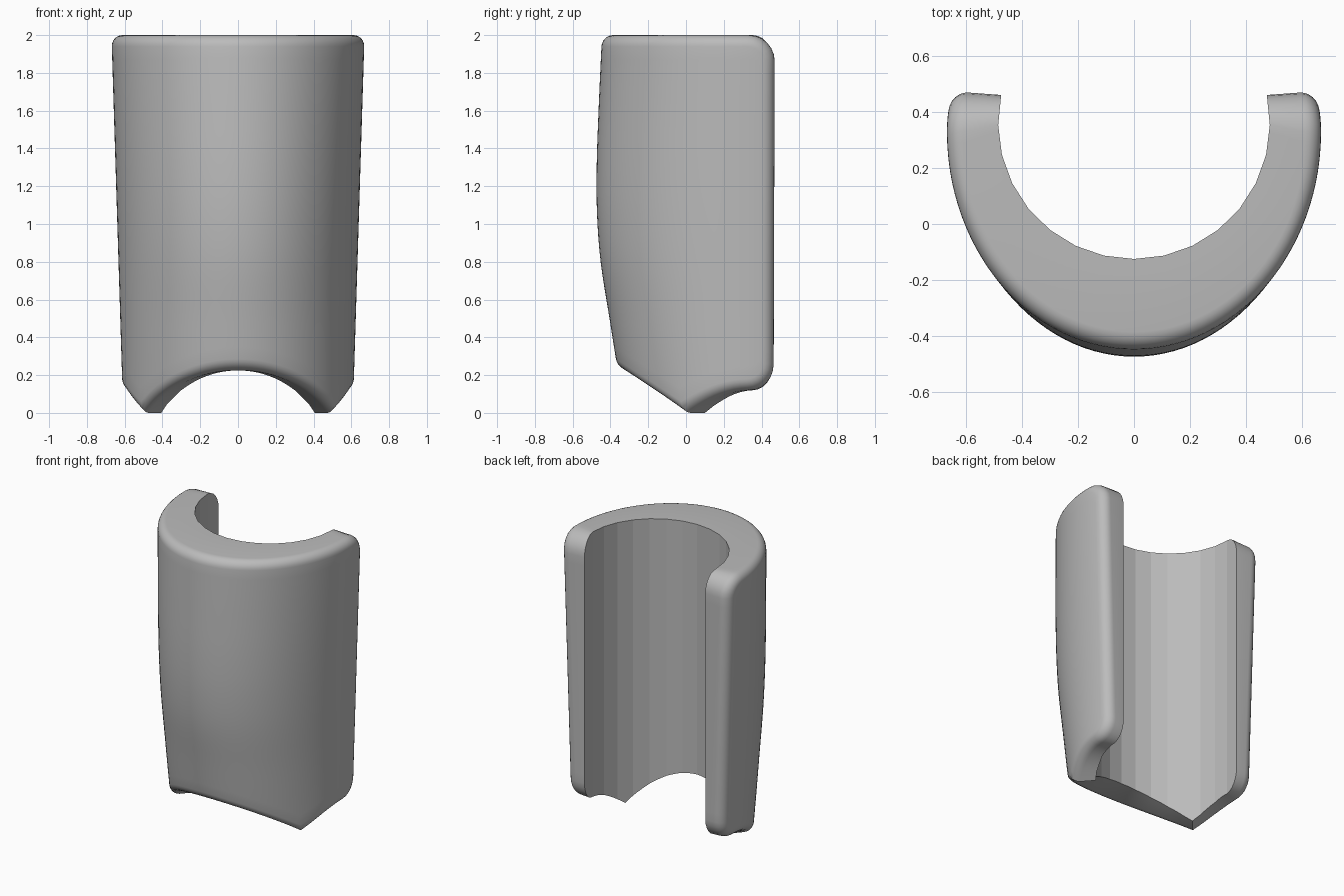
import bpy, bmesh
from math import sin, cos, pi, radians

if "Cube" in bpy.data.objects:
    bpy.data.objects.remove(bpy.data.objects["Cube"])

STEP = radians(12.75)          # one facet of the bore
SUB, ROWS, ARC, ROUND = 4, 26, 6, 6
CORNER_START = 7 * STEP        # where the rounded rear corners begin
ARC_R = 0.62                   # mean radius, turns angle into length
CORNER_R = STEP * ARC_R
EDGE_R = 0.06                  # rounding of the outer rim
TIP = 4.5 * STEP               # angle of the lower points
FRONT = [(0.0, -0.32), (0.25, -0.365), (0.5, -0.405), (0.8, -0.452),
         (1.05, -0.471), (1.3, -0.473), (1.6, -0.463), (2.0, -0.445)]


def front_y(z):
    """Smooth front silhouette through the profile points."""
    z = min(max(z, 0), 2)
    i = max(k for k in range(len(FRONT) - 1) if FRONT[k][0] <= z)

    def slope(k):
        a, b = FRONT[max(k - 1, 0)], FRONT[min(k + 1, len(FRONT) - 1)]
        return (b[1] - a[1]) / (b[0] - a[0])
    (z0, y0), (z1, y1) = FRONT[i], FRONT[i + 1]
    h = z1 - z0
    t = (z - z0) / h
    return (y0 * (1 + 2 * t) * (1 - t) ** 2 + h * slope(i) * t * (1 - t) ** 2
            + y1 * t * t * (3 - 2 * t) + h * slope(i + 1) * t * t * (t - 1))


def inner(a):
    """Faceted round bore."""
    k = min(int(abs(a) / STEP + 1e-6), 7)
    t = abs(a) / STEP - k
    p, q = k * STEP, (k + 1) * STEP
    x = 0.485 * (sin(p) * (1 - t) + sin(q) * t)
    y = 0.36 - 0.485 * (cos(p) * (1 - t) + cos(q) * t)
    return (x if a > 0 else -x), y


def outer(a, z):
    """Elliptical shell, widening towards the top."""
    half = 0.608 + 0.031 * z
    depth = 0.33 - front_y(z) if cos(a) > 0 else 0.655 + 0.02 * z
    return half * sin(a), 0.33 - depth * cos(a)


def lower_edge(a):
    a = abs(a)
    if a < TIP:
        return 0.225 * (cos(a) - cos(TIP)) / (1 - cos(TIP))
    return 0.12 * sin(min((a - TIP) / (pi / 2 - TIP), 1) * pi / 2)


# Columns: angle plus the turn of the rounded corner
half_cols = [(i * STEP / SUB, 0) for i in range(7 * SUB + 1)]
half_cols += [(CORNER_START, pi / 2 * i / ARC) for i in range(1, ARC + 1)]
columns = [(-1, a, c) for a, c in half_cols[:0:-1]] + [(1, a, c) for a, c in half_cols]


def point(i, j, inset, sunk, bore=False):
    side, a, turn = columns[i]
    a = side * (a + (CORNER_R - inset) / ARC_R * sin(turn))
    drop = CORNER_R - (CORNER_R - inset) * cos(turn)
    bottom, top = lower_edge(a) + drop, 2 - drop
    z = bottom + (top - bottom) * j / ROWS
    xi, yi = inner(a)
    if bore:
        return xi, yi, z
    xo, yo = outer(a, z)
    f = 1 - sunk / ((xo - xi) ** 2 + (yo - yi) ** 2) ** 0.5
    return xi + (xo - xi) * f, yi + (yo - yi) * f, z


bm = bmesh.new()
cells = [(i, j) for i in range(len(columns)) for j in range(ROWS + 1)]
last = len(columns) - 1
rim = ([(i, 0) for i in range(last)] + [(last, j) for j in range(ROWS)]
       + [(i, ROWS) for i in range(last, 0, -1)] + [(0, j) for j in range(ROWS, 0, -1)])


def layer(keys, *args):
    return {k: bm.verts.new(point(*k, *args)) for k in keys}


def skin(grid):
    return [bm.faces.new([grid[i, j], grid[i + 1, j], grid[i + 1, j + 1], grid[i, j + 1]])
            for i in range(last) for j in range(ROWS)]


# Bore, rounded rim rings, then outer shell
bore = layer(cells, 0, 0, True)
rings = [bore]
for k in range(ROUND):
    t = pi / 2 * (1 - k / ROUND)
    rings.append(layer(rim, EDGE_R * (1 - sin(t)), EDGE_R * (1 - cos(t))))
shell = layer(cells, EDGE_R, 0)
rings.append(shell)
bore_count = len(skin(bore))
skin(shell)
for r0, r1 in zip(rings, rings[1:]):
    for p, q in zip(rim, rim[1:] + rim[:1]):
        bm.faces.new([r0[p], r0[q], r1[q], r1[p]])
bmesh.ops.recalc_face_normals(bm, faces=bm.faces)

mesh = bpy.data.meshes.new("curved_guard")
bm.to_mesh(mesh)
bm.free()
guard = bpy.data.objects.new("curved_guard", mesh)
bpy.context.collection.objects.link(guard)

grey = bpy.data.materials.new("plain_grey")
grey.use_nodes = True
colour = (0.5, 0.5, 0.5, 1)
grey.diffuse_color = colour
grey.node_tree.nodes["Principled BSDF"].inputs["Base Color"].default_value = colour
mesh.materials.append(grey)

# Smooth shell, flat facets in the bore
bpy.ops.object.select_all(action="DESELECT")
guard.select_set(True)
bpy.context.view_layer.objects.active = guard
bpy.ops.object.shade_smooth_by_angle(angle=radians(35))
for face in mesh.polygons[:bore_count]:
    face.use_smooth = False
